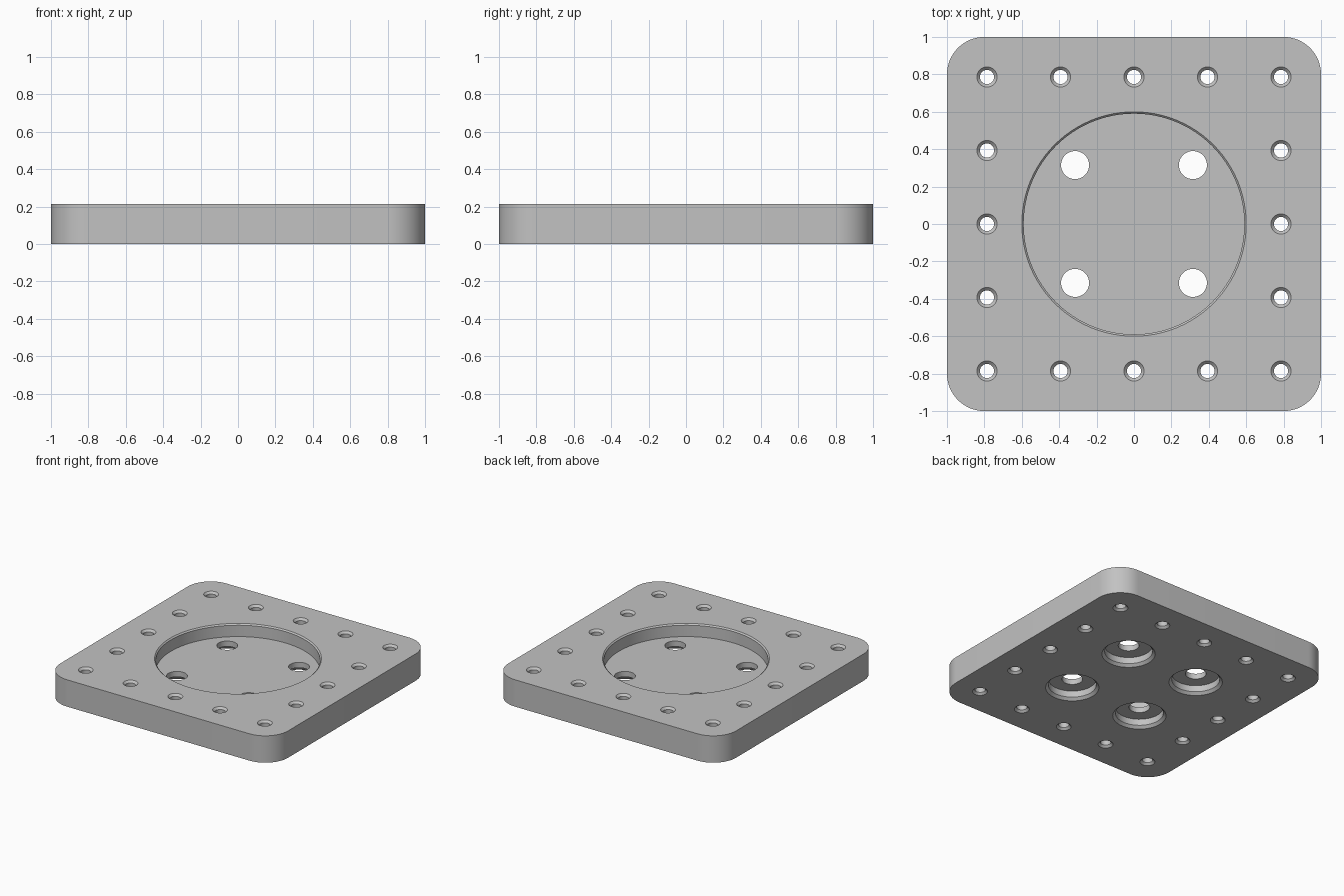
import bpy, bmesh, math

if "Cube" in bpy.data.objects:
    bpy.data.objects.remove(bpy.data.objects["Cube"], do_unlink=True)

HEIGHT = 0.213
RECESS_FLOOR = HEIGHT - 0.1
CORNER = 0.2
OVER = 0.05  # how far cutters reach past the surfaces

metal = bpy.data.materials.new("light grey metal")
metal.use_nodes = True
GREY = (0.54, 0.54, 0.54, 1)
metal.diffuse_color = GREY
metal.node_tree.nodes["Principled BSDF"].inputs["Base Color"].default_value = GREY


def add_object(name, bm):
    bmesh.ops.recalc_face_normals(bm, faces=bm.faces)
    mesh = bpy.data.meshes.new(name)
    bm.to_mesh(mesh)
    bm.free()
    mesh.materials.append(metal)
    obj = bpy.data.objects.new(name, mesh)
    bpy.context.collection.objects.link(obj)
    return obj


def add_lathe(bm, x, y, profile, sides):
    """Closed solid of revolution from (radius, z) points, bottom to top."""
    rings = []
    for r, z in profile:
        angles = [2 * math.pi * i / sides for i in range(sides)]
        rings.append([bm.verts.new((x + r * math.cos(a), y + r * math.sin(a), z))
                      for a in angles])
    for low, high in zip(rings, rings[1:]):
        for i in range(sides):
            j = (i + 1) % sides
            bm.faces.new((low[i], low[j], high[j], high[i]))
    bm.faces.new(rings[0])
    bm.faces.new(rings[-1])


def cut(target, name, bm):
    cutter = add_object(name, bm)
    cutter.hide_render = True
    mod = target.modifiers.new(name, "BOOLEAN")
    mod.operation = "DIFFERENCE"
    mod.solver = "EXACT"
    mod.object = cutter
    bpy.context.view_layer.objects.active = target
    bpy.ops.object.modifier_apply(modifier=mod.name)
    bpy.data.objects.remove(cutter, do_unlink=True)


# Square plate with rounded corners
bm = bmesh.new()
outline = []
STEPS = 16
for k, (sx, sy) in enumerate([(1, 1), (-1, 1), (-1, -1), (1, -1)]):
    for i in range(STEPS + 1):
        a = math.pi / 2 * (k + i / STEPS)
        outline.append(bm.verts.new((sx * (1 - CORNER) + CORNER * math.cos(a),
                                     sy * (1 - CORNER) + CORNER * math.sin(a), 0)))
base = bm.faces.new(outline)
top = bmesh.ops.extrude_face_region(bm, geom=[base])["geom"]
bmesh.ops.translate(bm, vec=(0, 0, HEIGHT),
                    verts=[v for v in top if isinstance(v, bmesh.types.BMVert)])
plate = add_object("mounting_plate", bm)

# Round recess with a fine chamfered rim
bm = bmesh.new()
add_lathe(bm, 0, 0, [(0.59, RECESS_FLOOR), (0.59, HEIGHT - 0.01),
                     (0.6, HEIGHT), (0.6, HEIGHT + OVER)], 96)
cut(plate, "recess_cutter", bm)

# Border holes, chamfered at both ends
bm = bmesh.new()
RIM, BORE = 0.054, 0.038
chamfer = RIM - BORE
border = [(RIM, -OVER), (RIM, 0), (BORE, chamfer), (BORE, HEIGHT - chamfer),
          (RIM, HEIGHT), (RIM, HEIGHT + OVER)]
PITCH = 0.393
for i in range(-2, 3):
    for j in range(-2, 3):
        if max(abs(i), abs(j)) == 2:
            add_lathe(bm, i * PITCH, j * PITCH, border, 32)

# Inner bolt holes, counterbored from below
bolt = [(0.192, -OVER), (0.192, 0), (0.172, 0.02), (0.172, 0.07),
        (0.075, 0.07), (0.075, RECESS_FLOOR + OVER)]
for x in (-0.315, 0.315):
    for y in (-0.315, 0.315):
        add_lathe(bm, x, y, bolt, 48)
cut(plate, "hole_cutter", bm)

# Smooth round walls, crisp edges
bpy.ops.object.select_all(action="DESELECT")
plate.select_set(True)
bpy.context.view_layer.objects.active = plate
bpy.ops.object.shade_smooth_by_angle(angle=math.radians(30))
